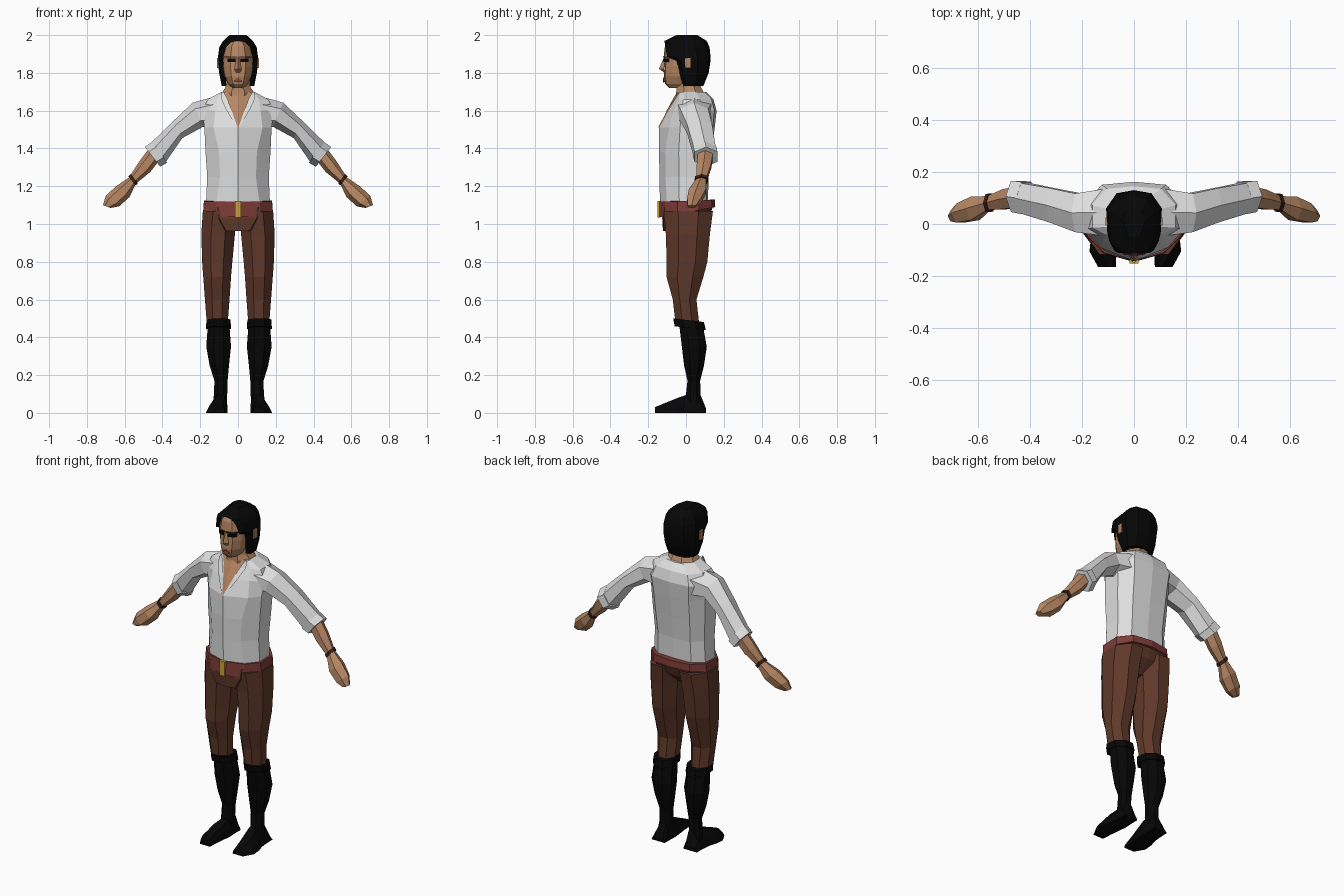
import bpy, bmesh, math


def mat(name, r, g, b):
    m = bpy.data.materials.new(name)
    m.diffuse_color = (r, g, b, 1)
    return m


SHIRT = mat("shirt_white", .74, .74, .74)
SKIN = mat("skin_tan", .47, .24, .125)
PANTS = mat("trouser_brown", .115, .04, .022)
BELT = mat("belt_red", .21, .045, .04)
BLACK = mat("black", .002, .002, .002)
GOLD = mat("buckle_gold", .58, .36, .04)
STRAP = mat("strap_brown", .045, .014, .01)
LIPS = mat("lip_red", .22, .06, .04)


def loft(name, rings, mats, closed=True, mirror=True, caps=True, rule=None, shift=0):
    """Skin a list of rings; open rings are half outlines joined at x = 0."""
    bm = bmesh.new()
    for s in ((1, -1) if mirror else (1,)):
        vs = [[bm.verts.new((x * s + shift, y, z)) for x, y, z in r] for r in rings]
        n = len(rings[0])
        for j in range(len(rings) - 1):
            for i in range(n if closed else n - 1):
                k = (i + 1) % n
                f = bm.faces.new((vs[j][i], vs[j][k], vs[j + 1][k], vs[j + 1][i]))
                f.material_index = rule(i, j) if rule else 0
        if caps:
            bm.faces.new(vs[0])
            bm.faces.new(vs[-1])
    bmesh.ops.remove_doubles(bm, verts=bm.verts, dist=1e-5)
    bmesh.ops.recalc_face_normals(bm, faces=bm.faces)
    me = bpy.data.meshes.new(name)
    bm.to_mesh(me)
    bm.free()
    for m in mats:
        me.materials.append(m)
    ob = bpy.data.objects.new(name, me)
    bpy.context.collection.objects.link(ob)
    return ob


def oct_ring(z, x0, x1, y0, y1):
    """Eight-sided horizontal ring filling the given extents."""
    c = math.cos(math.pi / 8)
    return [((x0 + x1) / 2 + (x1 - x0) / 2 * math.cos(a) / c,
             (y0 + y1) / 2 + (y1 - y0) / 2 * math.sin(a) / c, z)
            for a in [math.pi / 8 + i * math.pi / 4 for i in range(8)]]


def arm_ring(tx, tz, bx, bz, y, b):
    """Six-sided ring across the arm from its top point to its bottom point."""
    out = []
    for i in range(6):
        a = i * math.pi / 3
        t = (1 - math.cos(a)) / 2
        out.append((tx + (bx - tx) * t, y + b * math.sin(a) / .866, tz + (bz - tz) * t))
    return out


def box(name, x0, x1, y0, y1, z0, z1, m, mirror=False):
    return loft(name, [[(x0, y0, z), (x1, y0, z), (x1, y1, z), (x0, y1, z)]
                       for z in (z0, z1)], [m], mirror=mirror)


# Shirt body with open neckline:
# z, neckline x, front corner x, y, side x, front y, back y
body = [(1.09, .03, .118, -.1, .17, -.138, .115), (1.25, .025, .095, -.108, .163, -.14, .12),
        (1.38, .025, .1, -.11, .172, -.143, .135), (1.51, .004, .13, -.09, .178, -.143, .152),
        (1.60, .033, .12, -.065, .19, -.102, .162), (1.66, .055, .11, -.04, .16, -.07, .145),
        (1.698, .078, .085, -.03, .09, -.047, .108)]
loft("shirt_body",
     [[(0, f, z), (v, f + (c - f) * v / x, z), (x, c, z), (w, c * .35, z), (w, b * .5, z),
       (w * .65, b * .93, z), (0, b, z)] for z, v, x, c, w, f, b in body],
     [SHIRT, SKIN], closed=False, rule=lambda i, j: int(i == 0 and j >= 3))
# Lapels folded along the neckline
loft("lapel", [[(.002, -.148, 1.51), (.008, -.143, 1.512)],
               [(.033, -.1, 1.60), (.066, -.092, 1.612)],
               [(.055, -.065, 1.66), (.09, -.055, 1.665)],
               [(.076, -.043, 1.70), (.088, -.04, 1.70)]],
     [SHIRT], closed=False, caps=False)

# Sleeves, rolled cuffs, forearms, bracelets and hands
loft("sleeve", [arm_ring(*r) for r in (
    (.07, 1.69, .12, 1.5, .045, .095), (.24, 1.642, .185, 1.515, .043, .074),
    (.335, 1.552, .295, 1.455, .072, .066), (.46, 1.43, .385, 1.325, .1, .058))], [SHIRT])
loft("sleeve_cuff", [arm_ring(*r) for r in (
    (.452, 1.437, .375, 1.325, .1, .062), (.493, 1.408, .412, 1.303, .106, .06))], [SHIRT])
loft("forearm", [arm_ring(*r) for r in (
    (.46, 1.415, .41, 1.345, .105, .04), (.52, 1.335, .465, 1.275, .095, .038),
    (.575, 1.25, .545, 1.21, .08, .026))], [SKIN])
loft("bracelet", [arm_ring(*r) for r in (
    (.568, 1.266, .53, 1.217, .083, .034), (.58, 1.252, .542, 1.203, .08, .034))], [STRAP])
loft("hand", [arm_ring(*r) for r in (
    (.575, 1.248, .543, 1.208, .08, .027), (.645, 1.2, .575, 1.142, .06, .045),
    (.70, 1.15, .63, 1.093, .042, .036), (.715, 1.1, .675, 1.085, .03, .02))], [SKIN])

# Belt, lower at the front, and buckle
belt = [(0, -.146), (.118, -.112), (.184, -.045), (.184, .07), (.12, .138), (0, .155)]
loft("belt", [[(x, y, 1.035 + (y + .146) * .18) for x, y in belt],
              [(x * .98, y * .985, 1.12 + max(0, y) * .06) for x, y in belt]], [BELT], closed=False)
box("buckle", -.017, .017, -.151, -.136, 1.035, 1.122, GOLD)

# Trousers: hips tapering to the crotch (z, scale x, front y, back y), then legs
hips = [(0, 1), (.11, .95), (.182, .4), (.182, -.45), (.11, -.95), (0, -1)]
loft("trouser_hips", [[(x * s, (f * t if t > 0 else -b * t), z) for x, t in hips]
                      for z, s, f, b in ((.962, .55, -.122, .05), (1.03, .9, -.126, .12),
                                         (1.09, .98, -.122, .142))], [PANTS], closed=False)
loft("trouser_leg", [oct_ring(*r) for r in (
    (.47, .055, .165, -.055, .07), (.60, .045, .175, -.07, .055),
    (.72, .037, .184, -.103, .092), (.80, .03, .19, -.102, .113),
    (.95, .016, .194, -.107, .127), (1.07, .002, .186, -.118, .143))], [PANTS])

# Boots: shaft, turned cuff and foot
S = .005
loft("boot_shaft", [oct_ring(*r) for r in (
    (.05, .064, .138, 0, .085), (.10, .062, .132, 0, .077), (.17, .06, .13, .008, .075),
    (.25, .053, .155, -.01, .095), (.35, .042, .173, -.022, .11),
    (.46, .05, .165, -.035, .09))], [BLACK], shift=S)
loft("boot_cuff", [[(x, y, z - .12 * (y - .02)) for x, y, z in oct_ring(*r)] for r in (
    (.449, .042, .174, -.06, .105), (.49, .045, .172, -.068, .095))], [BLACK], shift=S)
foot = [(.105, .062, .15, .025), (.075, .063, .15, .1), (0, .06, .155, .095),
        (-.05, .066, .17, .077), (-.105, .072, .176, .055), (-.165, .075, .143, .03)]
loft("boot_foot", [[(a, y, 0), (b, y, 0), (b - .014, y, h * .5), (b - .04, y, h),
                    (a + .012, y, h), (a + .002, y, h * .5)] for y, a, b, h in foot],
     [BLACK], shift=S)

# Neck and face: z, half width, front y, back y
loft("neck", [oct_ring(1.65, -.08, .08, -.055, .085), oct_ring(1.695, -.085, .085, -.052, .095),
              oct_ring(1.725, -.066, .066, -.05, .08), oct_ring(1.79, -.06, .06, -.05, .07)],
     [SKIN], mirror=False)
face = [(1.72, .032, -.09, .02), (1.742, .052, -.11, .04), (1.78, .07, -.117, .06),
        (1.835, .08, -.114, .08), (1.862, .08, -.112, .08), (1.888, .078, -.118, .08),
        (1.94, .066, -.112, .08), (1.968, .045, -.1, .07)]
loft("head", [[(0, f, z), (w * .5, f + .006, z), (w * .9, f + .045, z), (w, f + .08, z),
               (w * .9, b, z), (0, b, z)] for z, w, f, b in face], [SKIN], closed=False)
loft("nose", [[(0, -.119, 1.878), (.009, -.112, 1.878)], [(0, -.143, 1.822), (.019, -.116, 1.818)],
              [(0, -.118, 1.803), (.014, -.112, 1.803)]], [SKIN], closed=False, caps=False)
box("ear", .09, .11, -.005, .025, 1.825, 1.88, SKIN, True)
# Lips as a thin peaked plate
loft("mouth", [[(0, y, 1.775), (.024, y + .004, 1.757), (.012, y, 1.752), (0, y, 1.75)]
               for y in (-.122, -.113)], [LIPS], closed=False)
loft("eye", [[(.014, -.1185, z), (.042, -.1135, z), (.056, -.098, z), (.056, -.09, z),
              (.014, -.11, z)] for z in (1.858, 1.876)], [BLACK])
loft("eyebrow", [[(.006, -.122, z), (.042, -.117, z), (.072, -.081, z), (.07, -.075, z),
                  (.006, -.112, z)] for z in (1.881, 1.887)], [STRAP])

# Hair wrapping the head, open at the face: front edge round to back centre
hair = [(1.73, (.06, -.015), (.084, 0), (.086, .05), (.055, .085), (0, .092)),
        (1.80, (.072, -.035), (.098, -.02), (.1, .06), (.062, .11), (0, .12)),
        (1.865, (.079, -.05), (.103, -.03), (.107, .06), (.067, .118), (0, .13)),
        (1.885, (.077, -.1), (.095, -.065), (.106, .06), (.067, .118), (0, .13)),
        (1.935, (.064, -.11), (.084, -.08), (.099, .05), (.06, .11), (0, .125)),
        (1.962, (.036, -.113), (.068, -.093), (.084, .045), (.052, .097), (0, .113)),
        (1.97, (0, -.113), (.058, -.09), (.078, .042), (.05, .093), (0, .108)),
        (2.0, (0, -.05), (.025, -.045), (.045, .02), (.03, .055), (0, .06))]
loft("hair", [[(x, y, r[0]) for x, y in r[1:]] for r in hair], [BLACK], closed=False)
